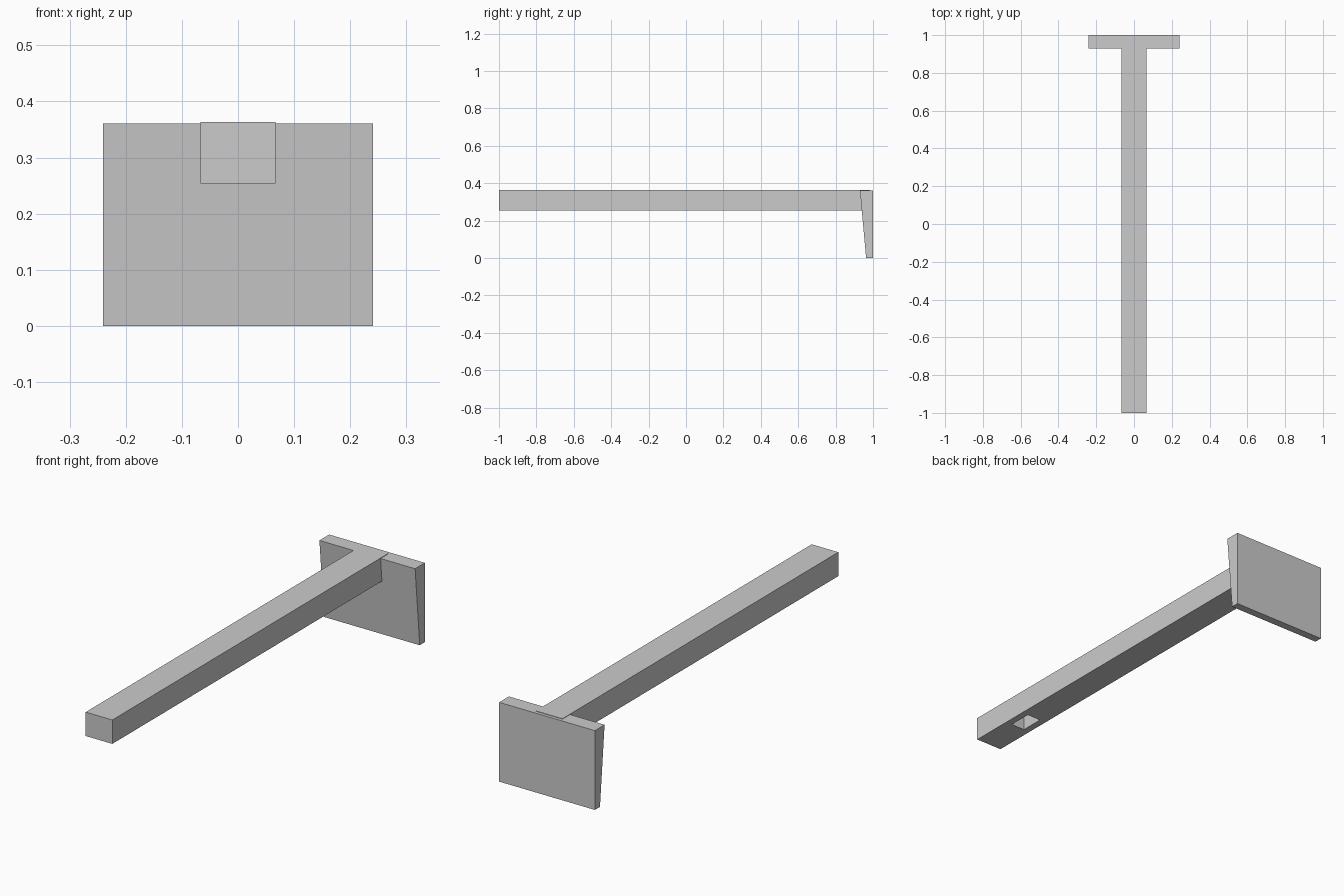
import bpy
import bmesh

if "Cube" in bpy.data.objects:
    bpy.data.objects.remove(bpy.data.objects["Cube"], do_unlink=True)

# Single plain grey
grey = bpy.data.materials.new("plain_grey")
grey.use_nodes = True
colour = (0.6, 0.6, 0.6, 1)
grey.diffuse_color = colour
grey.node_tree.nodes["Principled BSDF"].inputs["Base Color"].default_value = colour


def box(name, low, high):
    """Flat-shaded box between two opposite corners."""
    bm = bmesh.new()
    bmesh.ops.create_cube(bm, size=1)
    for v in bm.verts:
        v.co = [h if c > 0 else l for c, l, h in zip(v.co, low, high)]
    mesh = bpy.data.meshes.new(name)
    bm.to_mesh(mesh)
    bm.free()
    mesh.materials.append(grey)
    obj = bpy.data.objects.new(name, mesh)
    bpy.context.collection.objects.link(obj)
    return obj


# Long square handle, standing just proud of the head
handle = box("handle", (-0.067, -1, 0.254), (0.067, 0.985, 0.363))

# Blind slot in the underside, near the free end
cutter = box("slot_cutter", (-0.035, -0.80, 0.2), (0.035, -0.69, 0.335))
cutter.hide_render = True
cutter.hide_viewport = True
cutter.display_type = 'WIRE'
slot = handle.modifiers.new("slot", 'BOOLEAN')
slot.operation = 'DIFFERENCE'
slot.solver = 'EXACT'
slot.object = cutter

# Head plate: its inner face tapers to a thinner bottom edge
head = box("head_plate", (-0.241, 0.93, 0), (0.241, 1, 0.361))
for v in head.data.vertices:
    if v.co.y < 0.95 and v.co.z < 0.1:
        v.co.y = 0.963
